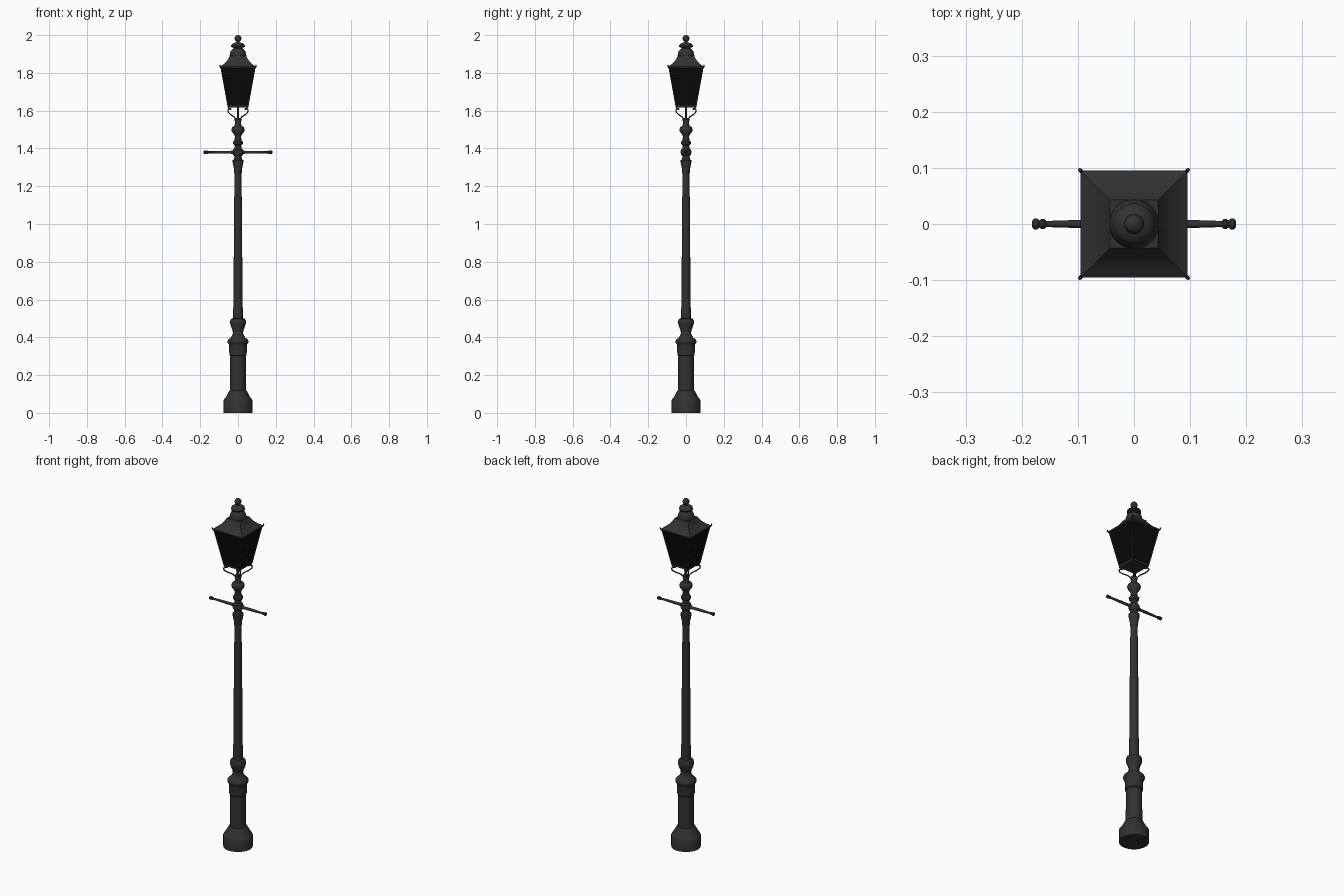
import bpy, bmesh, math
from mathutils import Vector, Matrix

if "Cube" in bpy.data.objects:
    bpy.data.objects.remove(bpy.data.objects["Cube"])


def material(name, v):
    m = bpy.data.materials.new(name)
    m.diffuse_color = (v, v, v, 1)
    m.use_nodes = True
    m.node_tree.nodes["Principled BSDF"].inputs["Base Color"].default_value = m.diffuse_color
    return m


IRON = material("dark iron", 0.031)
GLASS = material("black glass", 0.003)


def finish(name, bm, mat, angle=35):
    bmesh.ops.recalc_face_normals(bm, faces=bm.faces[:])
    me = bpy.data.meshes.new(name)
    bm.to_mesh(me)
    bm.free()
    me.materials.append(mat)
    ob = bpy.data.objects.new(name, me)
    bpy.context.collection.objects.link(ob)
    bpy.ops.object.select_all(action='DESELECT')
    ob.select_set(True)
    bpy.context.view_layer.objects.active = ob
    bpy.ops.object.shade_smooth_by_angle(angle=math.radians(angle))
    return ob


def lathe(name, profile, n=32, mat=IRON, turn=0.0, scale=1.0, rot=None):
    """Closed solid from (radius, height) points with n sides."""
    bm = bmesh.new()
    rings = []
    for r, z in profile:
        rings.append([bm.verts.new((scale * r * math.cos(turn + 2 * math.pi * i / n),
                                    scale * r * math.sin(turn + 2 * math.pi * i / n), z))
                      for i in range(n)])
    for a, b in zip(rings, rings[1:]):
        for i in range(n):
            j = (i + 1) % n
            bm.faces.new((a[i], a[j], b[j], b[i]))
    bm.faces.new(rings[0][::-1])
    bm.faces.new(rings[-1])
    if rot:
        bmesh.ops.transform(bm, matrix=rot, verts=bm.verts[:])
    return finish(name, bm, mat)


def square(name, profile, mat=IRON):
    """Four-sided lathe; profile gives half-widths."""
    return lathe(name, profile, 4, mat, math.pi / 4, math.sqrt(2))


def tube(name, points, radius, mat=IRON, smooth=True):
    cu = bpy.data.curves.new(name, 'CURVE')
    cu.dimensions = '3D'
    cu.bevel_depth = radius
    cu.bevel_resolution = 2
    cu.use_fill_caps = True
    sp = cu.splines.new('BEZIER' if smooth else 'POLY')
    if smooth:
        sp.bezier_points.add(len(points) - 1)
        for b, p in zip(sp.bezier_points, points):
            b.co = p
            b.handle_left_type = b.handle_right_type = 'AUTO'
        sp.resolution_u = 6
    else:
        sp.points.add(len(points) - 1)
        for b, p in zip(sp.points, points):
            b.co = (*p, 1)
    cu.materials.append(mat)
    ob = bpy.data.objects.new(name, cu)
    bpy.context.collection.objects.link(ob)
    return ob


def ball(name, pos, r):
    bm = bmesh.new()
    bmesh.ops.create_uvsphere(bm, u_segments=16, v_segments=10, radius=r,
                              matrix=Matrix.Translation(pos))
    return finish(name, bm, IRON, 60)


# Base pedestal with collar and bulb
lathe("pedestal", [(.077, 0), (.077, .066), (.073, .072), (.062, .088), (.053, .105), (.050, .112),
                   (.043, .118), (.041, .3), (.046, .305), (.047, .35), (.049, .365), (.055, .372),
                   (.056, .38), (.052, .388), (.042, .396), (.032, .408), (.027, .422),
                   (.029, .437), (.036, .455), (.042, .474), (.042, .486), (.038, .496), (.026, .503)])

# Tapered column
lathe("column", [(.026, .5), (.023, .7), (.022, .95), (.0185, 1.27)])

# Turned upper post: collars, beads and neck
lathe("upper_post", [(.0185, 1.265), (.021, 1.275), (.021, 1.29), (.023, 1.3), (.028, 1.325),
                     (.029, 1.337), (.021, 1.343), (.019, 1.36), (.026, 1.367), (.029, 1.38),
                     (.026, 1.393), (.018, 1.4), (.017, 1.415), (.025, 1.423), (.027, 1.436),
                     (.019, 1.444), (.016, 1.462), (.022, 1.475), (.033, 1.49), (.035, 1.502),
                     (.031, 1.512), (.019, 1.52), (.016, 1.53), (.018, 1.556), (.012, 1.562)])
lathe("gas_pipe", [(.0045, 1.55), (.0045, 1.63)], 12)

# Ladder bar, turned along x, mirrored about the post
half = [(.010, .02), (.010, .034), (.0075, .038), (.0075, .09), (.0055, .155), (.0055, .157),
        (.009, .160), (.009, .165), (.006, .168), (.0095, .172), (.0095, .178), (.005, .182)]
bar = [(r, -x) for r, x in reversed(half)] + half
lathe("ladder_bar", bar, 16,
      rot=Matrix.Translation((0, 0, 1.38)) @ Matrix.Rotation(math.pi / 2, 4, 'Y'))

# Lantern glass body and square rims
square("lantern_panes", [(.050, 1.621), (.089, 1.832)], GLASS)
square("lantern_bottom_rim", [(.051, 1.617), (.053, 1.619), (.054, 1.627), (.050, 1.629)])

# Concave roof with eaves
square("lantern_roof", [(.088, 1.822), (.094, 1.826), (.095, 1.833), (.087, 1.838), (.073, 1.848),
                        (.059, 1.863), (.049, 1.878), (.043, 1.89)])

# Round chimney, vented cap and ball finial
lathe("chimney", [(.036, 1.875), (.043, 1.885), (.044, 1.893), (.042, 1.906), (.037, 1.918),
                  (.028, 1.926), (.024, 1.929), (.024, 1.934), (.036, 1.937), (.037, 1.942),
                  (.033, 1.951), (.022, 1.958), (.009, 1.962), (.008, 1.97)])
ball("top_ball", (0, 0, 1.982), .018)

# Corner parts: frame bars, roof horns, feet and curved brackets
for sx in (-1, 1):
    for sy in (-1, 1):
        def c(r, z):
            return (sx * r, sy * r, z)
        tube("corner_bar", [c(.051, 1.618), c(.090, 1.832)], .0035, smooth=False)
        tube("roof_horn", [c(.088, 1.826), c(.094, 1.832), c(.0965, 1.842)], .0035)
        tube("lantern_bracket", [c(.010, 1.552), c(.022, 1.568), c(.043, 1.583), c(.053, 1.598),
                                 c(.050, 1.609), c(.042, 1.610)], .0035)
        tube("bracket_foot", [c(.046, 1.606), c(.049, 1.622)], .004, smooth=False)
        ball("bracket_knob", c(.041, 1.609), .006)
